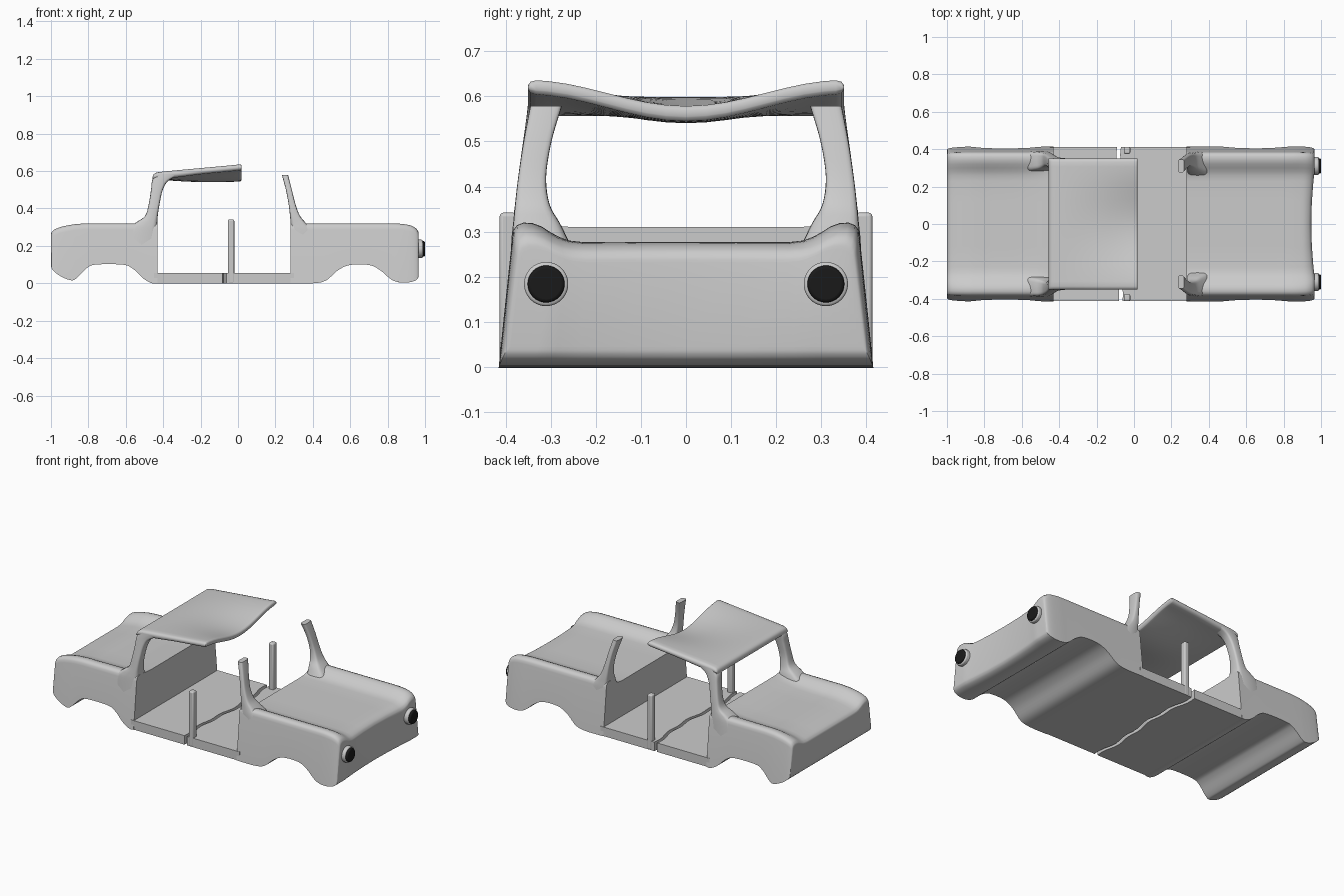
import bpy, bmesh, math
from mathutils import Matrix

if "Cube" in bpy.data.objects:
    bpy.data.objects.remove(bpy.data.objects["Cube"])


def finish(name, bm, angle=40, bevel=0, subsurf=0, mat=None):
    bmesh.ops.recalc_face_normals(bm, faces=bm.faces[:])
    me = bpy.data.meshes.new(name)
    bm.to_mesh(me)
    bm.free()
    ob = bpy.data.objects.new(name, me)
    bpy.context.collection.objects.link(ob)
    if mat:
        me.materials.append(mat)
    if bevel:
        m = ob.modifiers.new("bevel", 'BEVEL')
        m.width, m.segments, m.limit_method = bevel, 3, 'ANGLE'
    if subsurf:
        m = ob.modifiers.new("subsurf", 'SUBSURF')
        m.levels = m.render_levels = subsurf
    bpy.ops.object.select_all(action='DESELECT')
    bpy.context.view_layer.objects.active = ob
    ob.select_set(True)
    bpy.ops.object.shade_smooth_by_angle(angle=math.radians(angle))
    return ob


def smooth(rows, n=5):
    """Catmull-Rom interpolation of a list of tuples."""
    out = []
    for i in range(len(rows) - 1):
        a, b, c, d = rows[max(i - 1, 0)], rows[i], rows[i + 1], rows[min(i + 2, len(rows) - 1)]
        for k in range(n):
            t = k / n
            out.append(tuple(0.5 * (2 * q + (r - p) * t + (2 * p - 5 * q + 4 * r - s) * t * t
                                    + (3 * q - p - 3 * r + s) * t ** 3)
                             for p, q, r, s in zip(a, b, c, d)))
    return out + [rows[-1]]


def loft(rings, strip_caps=True):
    bm = bmesh.new()
    vs = [[bm.verts.new(p) for p in r] for r in rings]
    n = len(rings[0])
    for a, b in zip(vs, vs[1:]):
        for i in range(n):
            j = (i + 1) % n
            bm.faces.new((a[i], a[j], b[j], b[i]))
    for r in (vs[0], vs[-1]):
        if strip_caps:
            for i in range(n // 2 - 1):
                bm.faces.new((r[i], r[i + 1], r[n - 2 - i], r[n - 1 - i]))
        else:
            bm.faces.new(r)
    return bm


# Cross-section of fenders and deck: y, drop below fender, blend towards deck height
SECTION = [(.385, .032, 0), (.382, .016, 0), (.375, .006, 0), (.36, 0, 0), (.34, 0, .03),
           (.32, 0, .2), (.30, 0, .5), (.28, 0, .75), (.26, 0, .92), (.23, 0, 1), (.12, 0, 1)]
HALF = SECTION + [(0, 0, 1)] + [(-y, d, b) for y, d, b in reversed(SECTION)]


def body_ring(x, zb, zf, zc, inset):
    def bow(y):
        k = max(0, (x - .85) / .115)
        return x - .018 * k * (1 - min(1, abs(y) / .3) ** 2)
    s = 1 - inset
    top = [(bow(y), y * s, zf + (zc - zf) * b - d) for y, d, b in HALF]
    low = s * (.415 - .1 * zb) / .385
    return top + [(bow(y), y * low, zb) for y, _, _ in reversed(HALF)]


# Front body: x, bottom, fender top, hood height, side inset
front = [(.28, 0, .32, .277, 0), (.40, 0, .32, .277, 0), (.47, .015, .32, .277, 0),
         (.535, .07, .32, .277, 0), (.60, .098, .32, .277, 0), (.70, .098, .32, .277, 0),
         (.76, .07, .32, .277, 0), (.82, .02, .32, .277, 0), (.87, .004, .318, .276, 0),
         (.92, .006, .31, .272, .004), (.95, .016, .295, .26, .012),
         (.963, .03, .278, .245, .025), (.966, .045, .262, .232, .045)]
finish("front_body", loft([body_ring(*r) for r in smooth(front)]))

# Rear body
rear = [(-.43, 0, .32, .31, 0), (-.46, 0, .32, .306, 0), (-.505, .025, .32, .295, 0),
        (-.565, .08, .32, .287, 0), (-.62, .1, .32, .283, 0), (-.76, .1, .32, .28, 0),
        (-.81, .08, .32, .28, 0), (-.86, .03, .317, .278, 0), (-.89, .016, .313, .275, 0),
        (-.94, .033, .303, .267, .002), (-.98, .06, .288, .255, .006),
        (-.996, .08, .273, .242, .015), (-1.0, .1, .26, .232, .03)]
finish("rear_body", loft([body_ring(*r) for r in smooth(rear)]))


# Floor halves with a wavy break between them
def cut(y):
    return -.07 + .012 * math.sin(9 * y + .6) + .006 * math.sin(31 * y)


for name, wall, side in (("front_floor", .30, 1), ("rear_floor", -.45, -1)):
    bm = bmesh.new()
    rows = []
    for i in range(41):
        y = -.412 + .824 * i / 40
        rows.append([bm.verts.new((x, y, z)) for x, z in
                     ((wall, 0), (cut(y) + .01 * side, 0), (cut(y) + .01 * side, .056), (wall, .056))])
    for a, b in zip(rows, rows[1:]):
        for i in range(4):
            j = (i + 1) % 4
            bm.faces.new((a[i], a[j], b[j], b[i]))
    bm.faces.new(rows[0])
    bm.faces.new(rows[-1])
    finish(name, bm)


# Pillars: z, x range, y range
def pillar(name, rows, sy):
    rings = []
    for z, x0, x1, y0, y1 in smooth(rows, 4):
        ring = []
        for k in range(20):
            a = 2 * math.pi * k / 20
            c, s = math.cos(a), math.sin(a)
            px = math.copysign(abs(c) ** .45, c)
            py = math.copysign(abs(s) ** .45, s)
            ring.append(((x0 + x1) / 2 + px * (x1 - x0) / 2,
                         sy * ((y0 + y1) / 2 + py * (y1 - y0) / 2), z))
        rings.append(ring)
    finish(name, loft(rings, False), 50)


windshield = [(.20, .281, .44, .22, .39), (.28, .281, .40, .26, .387), (.32, .281, .365, .28, .383),
              (.36, .278, .332, .302, .379), (.42, .271, .308, .31, .372),
              (.50, .256, .288, .298, .36), (.578, .235, .268, .275, .345)]
rear_post = [(.20, -.60, -.431, .26, .394), (.29, -.58, -.431, .28, .388), (.325, -.545, -.431, .29, .384),
             (.36, -.497, -.429, .303, .379), (.42, -.478, -.42, .31, .372),
             (.50, -.465, -.402, .30, .361), (.55, -.459, -.37, .29, .354), (.585, -.44, -.30, .275, .35)]
for tag, sy in (("left", 1), ("right", -1)):
    pillar("windshield_pillar_" + tag, windshield, sy)
    pillar("rear_pillar_" + tag, rear_post, sy)
    # Door post
    bm = bmesh.new()
    bmesh.ops.create_cube(bm, size=1, matrix=Matrix.Translation((-.037, sy * .394, .171))
                          @ Matrix.Diagonal((.034, .038, .342, 1)))
    finish("door_post_" + tag, bm, bevel=.008)

# Roof: x, edge top, centre top, edge underside, centre underside
roof = [(-.457, .566, .566, .556, .556), (-.453, .580, .580, .556, .556), (-.44, .590, .590, .557, .555),
        (-.41, .596, .596, .560, .553), (-.33, .604, .598, .566, .547), (-.2, .616, .593, .583, .541),
        (-.08, .627, .584, .595, .541), (0, .635, .579, .603, .544),
        (.014, .635, .577, .606, .547), (.02, .628, .570, .614, .555)]
ys = [-1, -.985, -.95] + [i / 8 for i in range(-7, 8)] + [.95, .985, 1]
rings = []
for x, et, ct, eb, cb in smooth(roof, 3):
    top, low = [], []
    for y in ys:
        k = .5 + .5 * math.cos(math.pi * y)
        t, b = et + (ct - et) * k, eb + (cb - eb) * k
        r = {1: .35, .985: .12}.get(abs(y), 0) * (t - b)
        top.append((x, y * .35, t - r))
        low.append((x, y * .35, b + r))
    rings.append(top + low[::-1])
finish("roof", loft(rings), 55)

# Headlights: grey rim and black lens
black = bpy.data.materials.new("black_lens")
black.diffuse_color = (.01, .01, .01, 1)
black.use_nodes = True
black.node_tree.nodes["Principled BSDF"].inputs["Base Color"].default_value = black.diffuse_color
for tag, sy in (("left", 1), ("right", -1)):
    for name, r, x0, x1, mat in (("headlight_rim_", .049, .93, .988, None),
                                 ("headlight_lens_", .041, .95, 1.0, black)):
        bm = bmesh.new()
        bmesh.ops.create_cone(bm, cap_ends=True, segments=40, radius1=r, radius2=r, depth=x1 - x0,
                              matrix=Matrix.Translation(((x0 + x1) / 2, sy * .31, .184))
                              @ Matrix.Rotation(math.pi / 2, 4, 'Y'))
        finish(name + tag, bm, bevel=.007, mat=mat)
